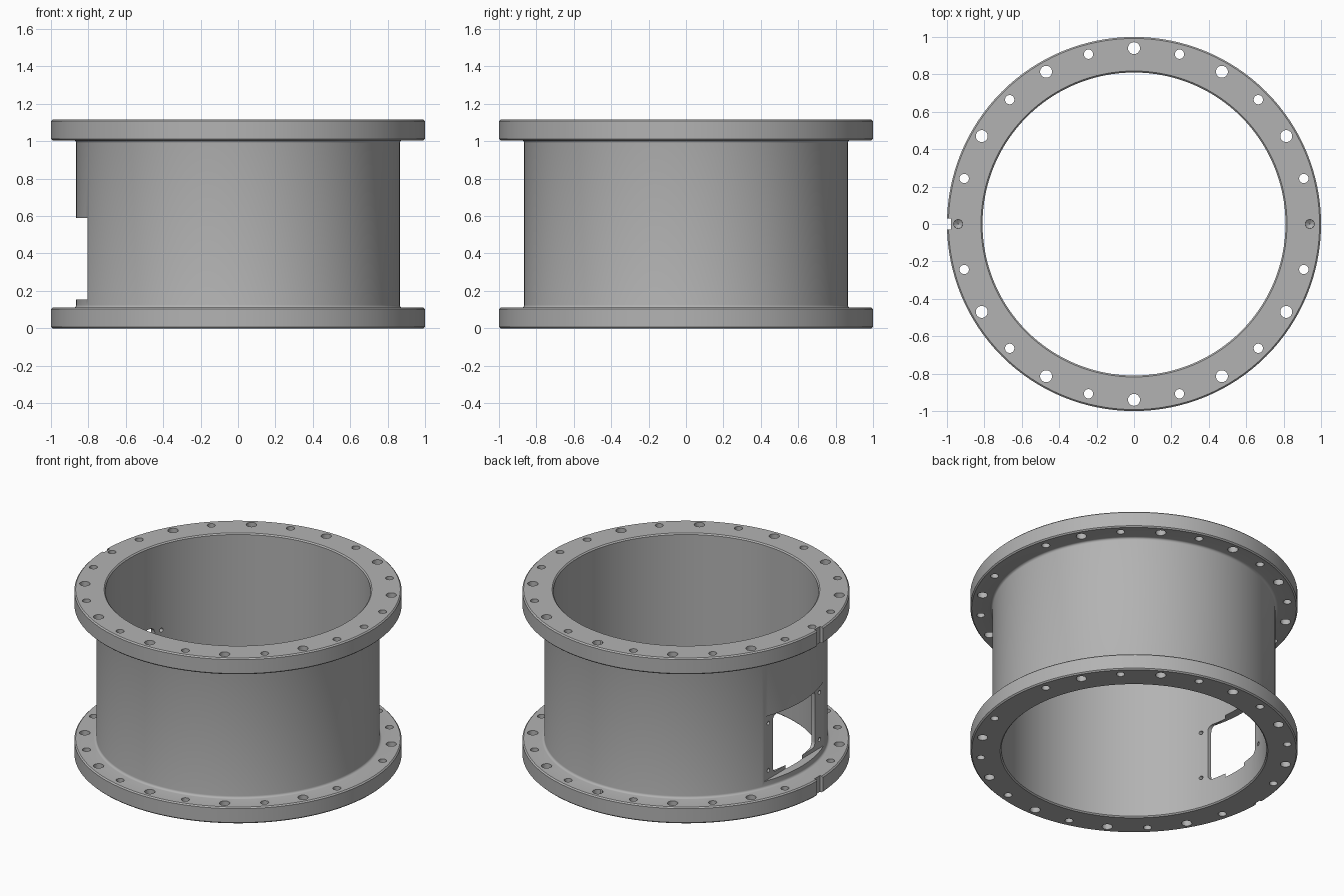
import bpy, bmesh, math
from mathutils import Matrix, Vector

cube = bpy.data.objects.get("Cube")
if cube:
    bpy.data.objects.remove(cube, do_unlink=True)

HEIGHT, FLANGE = 1.115, 0.11
R_OUT, R_BODY, R_IN = 1.0, 0.865, 0.81
BOLT_R = 0.94
SEGMENTS = 128

grey = bpy.data.materials.new("machined_grey")
grey.use_nodes = True
colour = (0.45, 0.45, 0.45, 1)
grey.diffuse_color = colour
grey.node_tree.nodes["Principled BSDF"].inputs["Base Color"].default_value = colour


def make_object(name, bm):
    bmesh.ops.recalc_face_normals(bm, faces=bm.faces)
    mesh = bpy.data.meshes.new(name)
    bm.to_mesh(mesh)
    bm.free()
    obj = bpy.data.objects.new(name, mesh)
    obj.data.materials.append(grey)
    bpy.context.collection.objects.link(obj)
    return obj


def lathe(name, profile):
    """Revolve a closed (radius, height) loop around z."""
    bm = bmesh.new()
    rings = []
    for i in range(SEGMENTS):
        a = math.tau * i / SEGMENTS
        rings.append([bm.verts.new((r * math.cos(a), r * math.sin(a), z)) for r, z in profile])
    n = len(profile)
    for i in range(SEGMENTS):
        a, b = rings[i], rings[(i + 1) % SEGMENTS]
        for j in range(n):
            k = (j + 1) % n
            bm.faces.new((a[j], b[j], b[k], a[k]))
    return make_object(name, bm)


def add_box(bm, low, high):
    low, high = Vector(low), Vector(high)
    size = Matrix.Diagonal((*(high - low), 1))
    return bmesh.ops.create_cube(bm, size=1, matrix=Matrix.Translation((low + high) / 2) @ size)


def add_drill(bm, radius, tip, depth, matrix):
    bmesh.ops.create_cone(bm, cap_ends=True, segments=24, radius1=tip, radius2=radius,
                          depth=depth, matrix=matrix)


def cut(target, bm):
    cutter = make_object("cutter", bm)
    cutter.hide_render = True
    mod = target.modifiers.new("cut", 'BOOLEAN')
    mod.operation = 'DIFFERENCE'
    mod.solver = 'EXACT'
    mod.object = cutter
    bpy.context.view_layer.objects.active = target
    bpy.ops.object.modifier_apply(modifier=mod.name)
    bpy.data.objects.remove(cutter, do_unlink=True)


# Tube with two flanges: half profile mirrored about mid height
c, f = 0.008, 0.015
fillet = [(R_BODY + f * (1 - math.sin(t)), FLANGE + f * (1 - math.cos(t)))
          for t in (math.pi / 8 * i for i in range(5))]
lower = [(R_IN, c), (R_IN + c, 0), (R_OUT - c, 0), (R_OUT, c),
         (R_OUT, FLANGE - c), (R_OUT - c, FLANGE)] + fillet
upper = [(r, HEIGHT - z) for r, z in reversed(lower)]
housing = lathe("flanged_housing", lower + upper)

# Bolt holes through both flanges, alternating large and small
bm = bmesh.new()
for i in range(24):
    a = math.radians(15 * i)
    if i % 12 == 0:
        continue
    radius = 0.032 if i % 2 == 0 else 0.025
    for z in (FLANGE / 2, HEIGHT - FLANGE / 2):
        add_drill(bm, radius, radius, FLANGE * 2,
                  Matrix.Translation((BOLT_R * math.cos(a), BOLT_R * math.sin(a), z)))
cut(housing, bm)

# Blind holes with drill points on the top flange
for depth, tip, top in ((0.1, 0.024, HEIGHT + 0.04), (0.016, 0.002, HEIGHT - 0.0595)):
    bm = bmesh.new()
    for x in (-BOLT_R, BOLT_R):
        add_drill(bm, 0.024, tip, depth, Matrix.Translation((x, 0, top - depth / 2)))
    cut(housing, bm)

# Alignment notches in the flange rims
bm = bmesh.new()
for z in (FLANGE / 2, HEIGHT - FLANGE / 2):
    add_box(bm, (-1.1, -0.03, z - 0.1), (-0.978, 0.03, z + 0.1))
cut(housing, bm)

# Flat mounting pad for the side window
PAD_X, PAD_LOW, PAD_HIGH = -0.805, 0.155, 0.59
bm = bmesh.new()
add_box(bm, (-0.95, -0.5, PAD_LOW), (PAD_X, 0.5, PAD_HIGH))
cut(housing, bm)

# Window opening with rounded corners
bm = bmesh.new()
add_box(bm, (-0.95, -0.225, PAD_LOW + 0.025), (-0.6, 0.225, PAD_HIGH - 0.025))
along = [e for e in bm.edges if abs(e.verts[0].co.x - e.verts[1].co.x) > 0.1]
bmesh.ops.bevel(bm, geom=along, offset=0.035, segments=5, profile=0.5, affect='EDGES')
cut(housing, bm)

# Screw holes at the corners of the pad
bm = bmesh.new()
for y in (-0.272, 0.272):
    for z in (0.214, 0.532):
        add_drill(bm, 0.013, 0.013, 0.3,
                  Matrix.Translation((PAD_X, y, z)) @ Matrix.Rotation(math.pi / 2, 4, 'Y'))
cut(housing, bm)

bpy.ops.object.select_all(action='DESELECT')
housing.select_set(True)
bpy.context.view_layer.objects.active = housing
bpy.ops.object.shade_smooth_by_angle(angle=math.radians(25))
